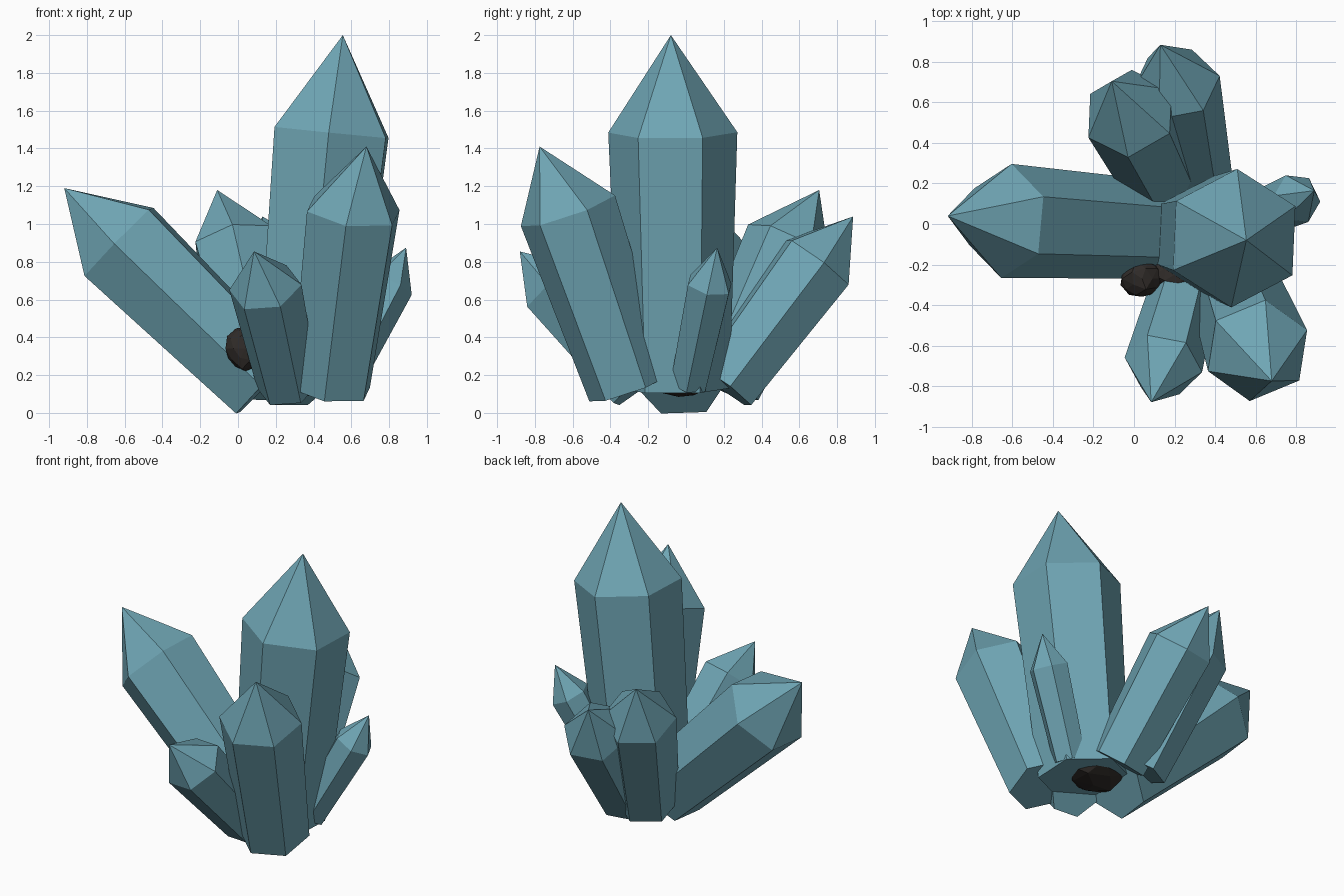
import bpy, bmesh, math, random
from mathutils import Vector, Matrix

if "Cube" in bpy.data.objects:
    bpy.data.objects.remove(bpy.data.objects["Cube"])

random.seed(4)


def material(name, color):
    m = bpy.data.materials.new(name)
    m.diffuse_color = color
    m.use_nodes = True
    m.node_tree.nodes["Principled BSDF"].inputs["Base Color"].default_value = m.diffuse_color
    return m


CRYSTAL = material("teal_crystal", (0.16, 0.38, 0.46, 1))
ROCK = material("dark_rock", (0.03, 0.025, 0.022, 1))


def finish(name, bm, mat):
    bmesh.ops.recalc_face_normals(bm, faces=bm.faces)
    me = bpy.data.meshes.new(name)
    bm.to_mesh(me)
    bm.free()
    me.materials.append(mat)
    ob = bpy.data.objects.new(name, me)
    bpy.context.collection.objects.link(ob)
    return ob


def crystal(name, base, shoulder, tip, radius, corner, taper=0.85):
    """Six-sided shaft, slightly narrower at the base, with a pointed cap.
    corner is a point near one shoulder corner, which sets the twist."""
    base, shoulder, tip, corner = map(Vector, (base, shoulder, tip, corner))
    axis = (shoulder - base).normalized()
    u = corner - shoulder
    u = (u - axis * u.dot(axis)).normalized()
    v = axis.cross(u)
    bm = bmesh.new()
    rings = []
    for centre, r in ((base, radius * taper), (shoulder, radius)):
        rings.append([bm.verts.new(centre + r * (u * math.cos(a) + v * math.sin(a)))
                      for a in (i * math.pi / 3 for i in range(6))])
    low, high = rings
    top = bm.verts.new(tip)
    bm.faces.new(low)
    for i in range(6):
        j = (i + 1) % 6
        bm.faces.new((low[i], low[j], high[j], high[i]))
        bm.faces.new((high[i], high[j], top))
    return finish(name, bm, CRYSTAL)


def rock(name, centre, size):
    """Rough faceted lump."""
    bm = bmesh.new()
    bmesh.ops.create_icosphere(bm, subdivisions=2, radius=1)
    for vert in bm.verts:
        vert.co *= random.uniform(0.88, 1.06)
    bmesh.ops.transform(bm, verts=bm.verts,
                        matrix=Matrix.Translation(centre) @ Matrix.Diagonal((*size, 1)))
    return finish(name, bm, ROCK)


# Crystals: base centre, shoulder centre, tip, radius, corner hint
crystal("main_crystal", (0.36, -0.06, 0.13), (0.495, -0.07, 1.485),
        (0.555, -0.08, 2.0), 0.342, (0.51, 0.27, 1.49))
crystal("left_crystal", (0.145, -0.03, 0.15), (-0.63, 0.015, 0.905),
        (-0.92, 0.04, 1.19), 0.283, (-0.61, 0.30, 0.92))
crystal("front_small_crystal", (0.265, -0.26, 0.14), (0.145, -0.695, 0.665),
        (0.085, -0.88, 0.855), 0.195, (-0.04, -0.65, 0.64))
crystal("front_right_crystal", (0.49, -0.30, 0.13), (0.61, -0.625, 1.07),
        (0.68, -0.775, 1.41), 0.265, (0.85, -0.52, 1.06))
crystal("right_small_crystal", (0.54, 0.015, 0.155), (0.805, 0.125, 0.68),
        (0.89, 0.165, 0.875), 0.128, (0.91, 0.11, 0.62))
crystal("back_left_crystal", (0.155, 0.20, 0.15), (-0.02, 0.545, 0.90),
        (-0.11, 0.705, 1.18), 0.237, (-0.23, 0.42, 0.90))
crystal("back_crystal", (0.30, 0.20, 0.14), (0.205, 0.69, 0.795),
        (0.13, 0.885, 1.04), 0.222, (0.40, 0.73, 0.80))

# Dark rock the crystals grow from
rock("rock_core", (0.30, -0.04, 0.26), (0.26, 0.26, 0.19))
rock("rock_left_lump", (0.04, -0.27, 0.34), (0.11, 0.10, 0.12))
rock("rock_front_lump", (0.20, -0.25, 0.32), (0.12, 0.10, 0.12))
